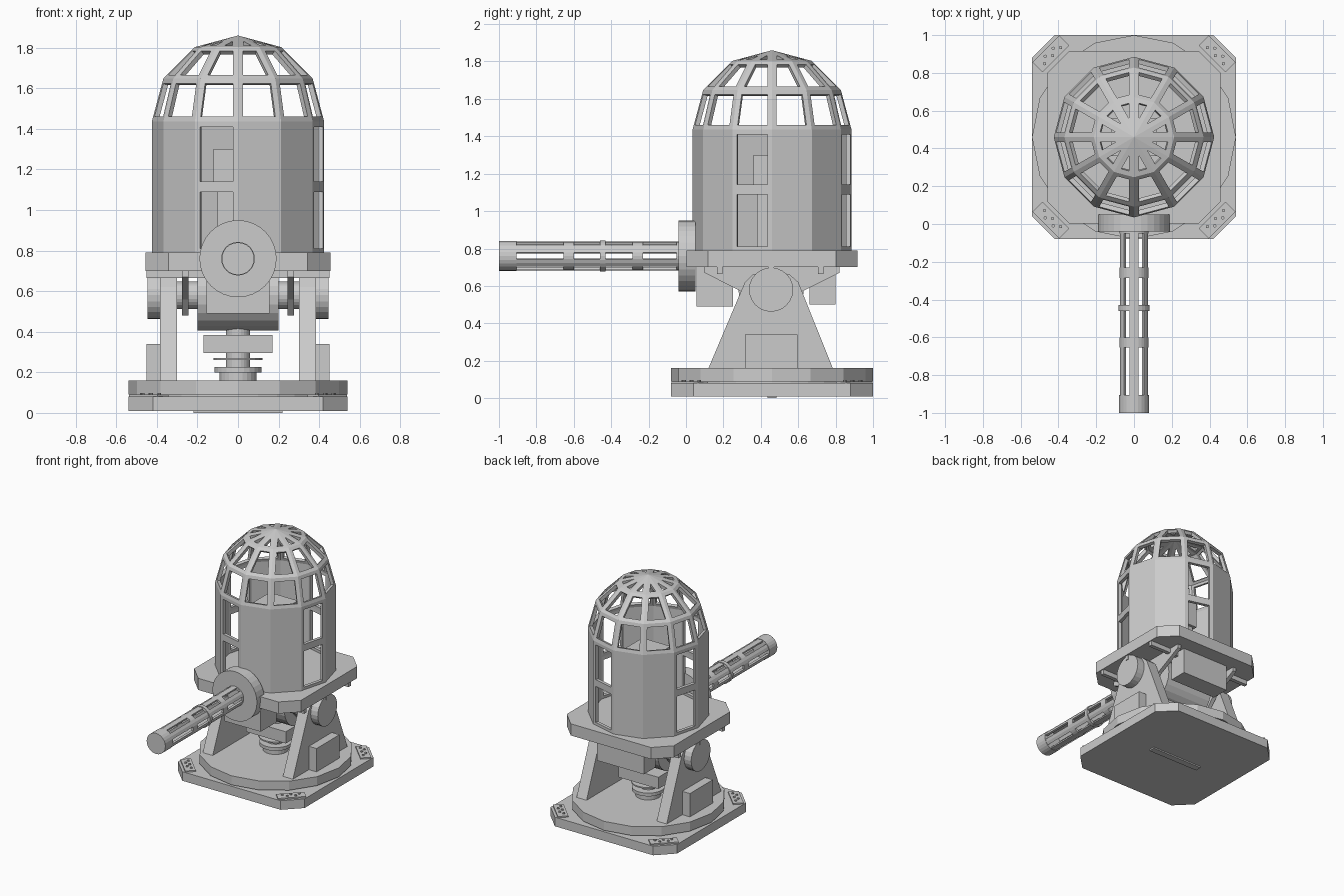
import bpy, bmesh
from math import sin, cos, pi, radians
from mathutils import Matrix, Vector

cube = bpy.data.objects.get("Cube")
if cube:
    bpy.data.objects.remove(cube, do_unlink=True)

grey = bpy.data.materials.new("light grey")
grey.use_nodes = True
COLOR = (0.6, 0.6, 0.6, 1)
grey.diffuse_color = COLOR
grey.node_tree.nodes["Principled BSDF"].inputs["Base Color"].default_value = COLOR

CY = 0.46        # centre of the turret in y
PIVOT_Z = 0.58   # tilt axis height
GUN_Z = 0.76     # barrel axis height


def finish(bm, name):
    bmesh.ops.recalc_face_normals(bm, faces=bm.faces[:])
    mesh = bpy.data.meshes.new(name)
    bm.to_mesh(mesh)
    bm.free()
    mesh.materials.append(grey)
    obj = bpy.data.objects.new(name, mesh)
    bpy.context.collection.objects.link(obj)
    return obj


def add_prism(bm, profile, axis, lo, hi):
    """Extrude a 2D profile along an axis; the profile uses the other two axes in order."""
    k = "xyz".index(axis)
    def point(p, d):
        c = list(p)
        c.insert(k, d)
        return bm.verts.new(c)
    a = [point(p, lo) for p in profile]
    b = [point(p, hi) for p in profile]
    bm.faces.new(a)
    bm.faces.new(b)
    for i in range(len(a)):
        j = (i + 1) % len(a)
        bm.faces.new((a[i], a[j], b[j], b[i]))


def prism(name, profile, axis, lo, hi):
    bm = bmesh.new()
    add_prism(bm, profile, axis, lo, hi)
    return finish(bm, name)


def circle(r, u, v, n=24):
    return [(u + r * cos(2 * pi * i / n), v + r * sin(2 * pi * i / n)) for i in range(n)]


def rect(u0, u1, v0, v1):
    return [(u0, v0), (u1, v0), (u1, v1), (u0, v1)]


def chamfered(h, c):
    q = [(h, h - c), (h - c, h), (c - h, h), (-h, h - c),
         (-h, c - h), (c - h, -h), (h - c, -h), (h, c - h)]
    return [(x, y + CY) for x, y in q]


# Base and turntable
prism("base_plate", chamfered(0.54, 0.12), "z", 0.01, 0.08)
prism("base_underside_strip", rect(-0.22, 0.22, CY - 0.025, CY + 0.025), "z", 0, 0.012)
prism("turntable_bearing", circle(0.5, 0, CY, 32), "z", 0.075, 0.095)
prism("turntable", circle(0.54, 0, CY, 16), "z", 0.09, 0.16)

# Bolted corner plates
for i in range(4):
    spin = Matrix.Translation((0, CY, 0)) @ Matrix.Rotation(radians(45 + 90 * i), 4, "Z")
    bm = bmesh.new()
    add_prism(bm, rect(0.585, 0.66, -0.1, 0.1), "z", 0.075, 0.09)
    for k in range(5):
        add_prism(bm, circle(0.009, 0.61 + 0.025 * (k % 2), -0.06 + 0.03 * k, 8), "z", 0.085, 0.098)
    bm.transform(spin)
    finish(bm, f"corner_plate_{i + 1}")

# Slip ring column below the turret
for name, r, lo, hi in [("column_foot", 0.09, 0.155, 0.2), ("column_flange", 0.115, 0.2, 0.225),
                        ("column_shaft", 0.06, 0.16, 0.42), ("column_disc", 0.12, 0.26, 0.27)]:
    prism(name, circle(r, 0, CY), "z", lo, hi)
prism("column_box", rect(-0.17, 0.17, CY - 0.12, CY + 0.12), "z", 0.295, 0.385)

# Trunnion brackets, pivots and yoke plates on both sides
bracket = [(0.12, 0.16), (0.785, 0.16), (0.6, 0.62), (0.55, 0.665), (0.36, 0.665), (0.315, 0.62)]
yoke = [(0.1, 0.7), (0.1, 0.67), (0.315, 0.56), (0.39, 0.48),
        (0.53, 0.48), (0.6, 0.56), (0.82, 0.67), (0.82, 0.7)]
for side, s in (("left", 1), ("right", -1)):
    prism(f"{side}_bracket", bracket, "x", s * 0.3, s * 0.385)
    prism(f"{side}_pivot_cap", circle(0.118, 0.455, PIVOT_Z), "x", s * 0.38, s * 0.445)
    prism(f"{side}_pivot_shaft", circle(0.068, 0.455, PIVOT_Z), "x", s * 0.18, s * 0.31)
    prism(f"{side}_yoke_plate", yoke, "x", s * 0.245, s * 0.275)
    prism(f"{side}_drive_box", rect(0.315, 0.595, 0.155, 0.34), "x", s * 0.38, s * 0.45)

# Machinery hanging below the platform
prism("tilt_drum", circle(0.175, 0.455, PIVOT_Z), "x", -0.2, 0.2)
prism("front_under_box", rect(-0.155, 0.155, 0.055, 0.25), "z", 0.49, 0.71)
prism("rear_under_box", rect(-0.2, 0.2, 0.66, 0.8), "z", 0.5, 0.71)
for i, y in enumerate((0.18, 0.455, 0.72)):
    prism(f"platform_rib_{i + 1}", rect(-0.45, 0.45, y - 0.015, y + 0.015), "z", 0.665, 0.705)

# Platform
prism("platform", chamfered(0.457, 0.115), "z", 0.7, 0.79)

# Twelve-sided cabin and dome frame, windows opened by insetting panels
N = 12
R = 0.425
DOME_Z = 1.435
levels = [(R, 0.785), (R, 1.115), (R, DOME_Z)]
levels += [(R * cos(radians(a)), DOME_Z + R * sin(radians(a))) for a in (30, 60)]
bm = bmesh.new()
rings = [[bm.verts.new((x, y, z)) for x, y in circle(r, 0, CY, N)] for r, z in levels]
apex = bm.verts.new((0, CY, DOME_Z + R))
panes = []
for i in range(N):
    j = (i + 1) % N
    for k in range(len(rings) - 1):
        face = bm.faces.new((rings[k][i], rings[k][j], rings[k + 1][j], rings[k + 1][i]))
        if k >= 2 or i % 3 == 2:
            panes.append(face)
    panes.append(bm.faces.new((rings[-1][i], rings[-1][j], apex)))
bmesh.ops.recalc_face_normals(bm, faces=bm.faces[:])
bmesh.ops.inset_individual(bm, faces=panes, thickness=0.026, use_even_offset=True)
bmesh.ops.delete(bm, geom=panes, context="FACES")
cabin = finish(bm, "cabin_and_dome_frame")
shell = cabin.modifiers.new("Thickness", "SOLIDIFY")
shell.thickness = 0.025
shell.offset = -1

# Equipment inside the cabin
prism("cabin_pedestal", rect(-0.1, 0.1, 0.38, 0.54), "z", 0.785, 1.1)
prism("cabin_console", rect(-0.12, 0.12, 0.36, 0.56), "z", 1.1, 1.3)

# Gun mount and slotted barrel
prism("gun_mount", circle(0.19, 0, GUN_Z, 32), "y", -0.04, 0.05)
prism("muzzle", circle(0.08, 0, GUN_Z, 24), "y", -1.0, -0.905)


def arc_bar(bm, mid, half, lo, hi, r=0.077, t=0.016):
    angles = [radians(mid + d) for d in (-half, 0, half)]
    outer = [(r * cos(a), GUN_Z + r * sin(a)) for a in angles]
    inner = [((r - t) * cos(a), GUN_Z + (r - t) * sin(a)) for a in reversed(angles)]
    add_prism(bm, outer + inner, "y", lo, hi)


bm = bmesh.new()
for i in range(6):
    arc_bar(bm, 30 + 60 * i, 17, -0.91, -0.03)
    for lo, hi in ((-0.655, -0.6), (-0.285, -0.23), (-0.05, -0.03)):
        arc_bar(bm, 60 * i, 13, lo, hi)
    for mid in (60 * i, 60 * i + 30):
        arc_bar(bm, mid, 15, -0.46, -0.43, r=0.083, t=0.022)
finish(bm, "slotted_barrel")
